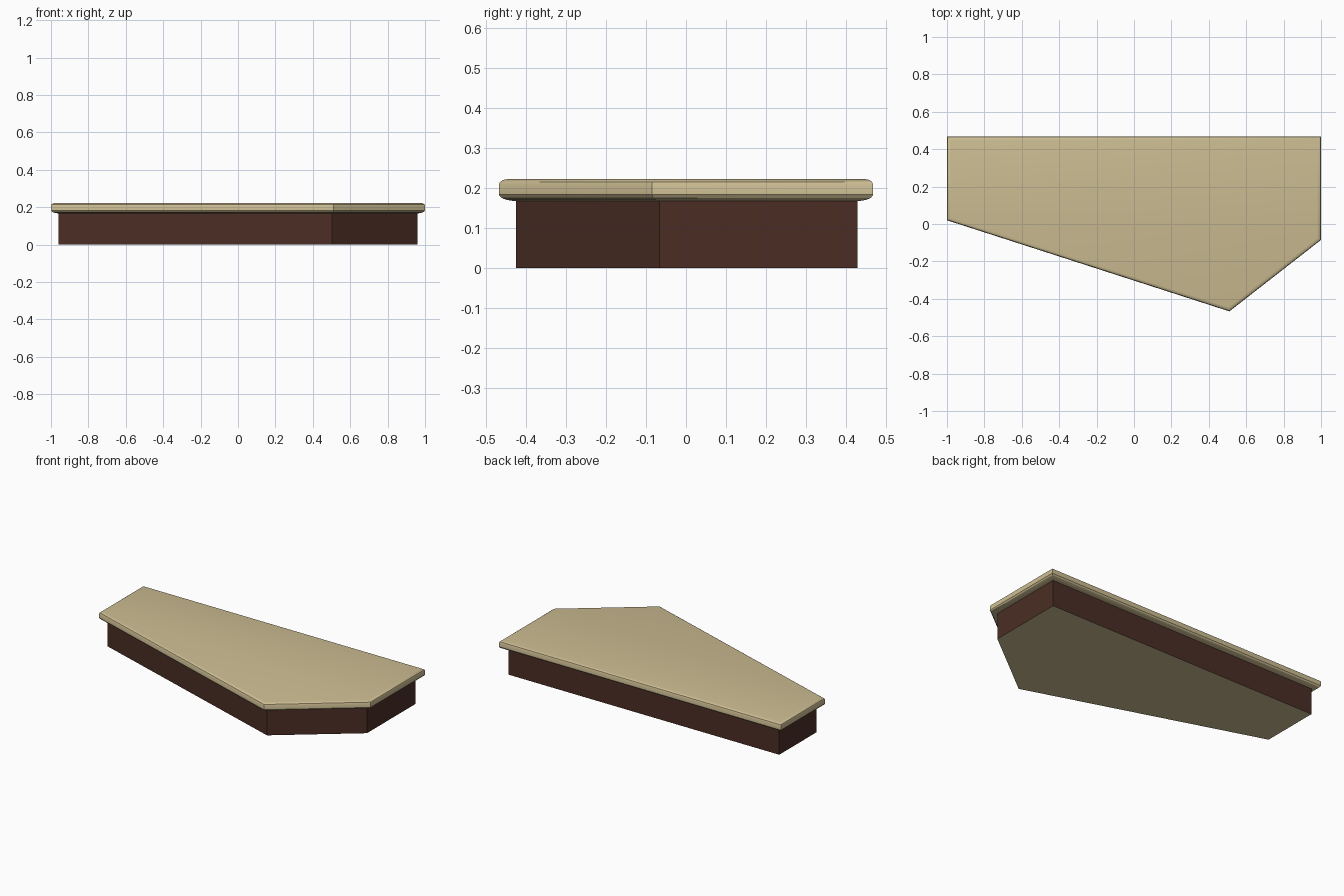
import bpy
import bmesh
from mathutils import Vector
from math import radians

cube = bpy.data.objects.get("Cube")
if cube:
    bpy.data.objects.remove(cube, do_unlink=True)


def make_material(name, rgb):
    mat = bpy.data.materials.new(name)
    mat.use_nodes = True
    mat.diffuse_color = (*rgb, 1)
    bsdf = mat.node_tree.nodes["Principled BSDF"]
    bsdf.inputs["Base Color"].default_value = (*rgb, 1)
    bsdf.inputs["Roughness"].default_value = 0.8
    return mat


tan = make_material("tan", (0.61, 0.51, 0.29))
brown = make_material("dark brown", (0.07, 0.027, 0.018))

# Counter outline, counter-clockwise
OUTLINE = [Vector(p) for p in
           [(-1, 0.467), (-1, 0.02), (0.51, -0.467), (1, -0.085), (1, 0.467)]]


def inset_outline(d):
    """Move every side of the outline inwards by d, with mitred corners."""
    result = []
    n = len(OUTLINE)
    for i, p in enumerate(OUTLINE):
        a = (p - OUTLINE[i - 1]).normalized()
        b = (OUTLINE[(i + 1) % n] - p).normalized()
        na, nb = Vector((-a.y, a.x)), Vector((-b.y, b.x))
        result.append(p + (na + nb) * d / (1 + na.dot(nb)))
    return result


def loft(name, profile, materials):
    """Stack inset outlines given as (inset, height) and cap both ends."""
    bm = bmesh.new()
    rings = [[bm.verts.new((p.x, p.y, z)) for p in inset_outline(d)]
             for d, z in profile]
    for low, high in zip(rings, rings[1:]):
        for i in range(len(low)):
            j = (i + 1) % len(low)
            bm.faces.new((low[i], low[j], high[j], high[i]))
    bm.faces.new(reversed(rings[0]))
    bm.faces.new(rings[-1])
    bm.normal_update()
    # Downward faces take the last material
    for f in bm.faces:
        if f.normal.z < -0.9:
            f.material_index = len(materials) - 1
    mesh = bpy.data.meshes.new(name)
    bm.to_mesh(mesh)
    bm.free()
    for mat in materials:
        mesh.materials.append(mat)
    obj = bpy.data.objects.new(name, mesh)
    bpy.context.collection.objects.link(obj)
    return obj


# Plinth with a tan underside
loft("plinth", [(0.039, 0), (0.039, 0.172)], [brown, tan])

# Overhanging slab with a rounded edge
slab = loft("slab", [(0.036, 0.167), (0.018, 0.170), (0.006, 0.175), (0, 0.183),
                     (0, 0.208), (0.003, 0.215), (0.010, 0.220), (0.020, 0.222)],
            [tan])
bpy.ops.object.select_all(action="DESELECT")
slab.select_set(True)
bpy.context.view_layer.objects.active = slab
bpy.ops.object.shade_smooth_by_angle(angle=radians(30))
